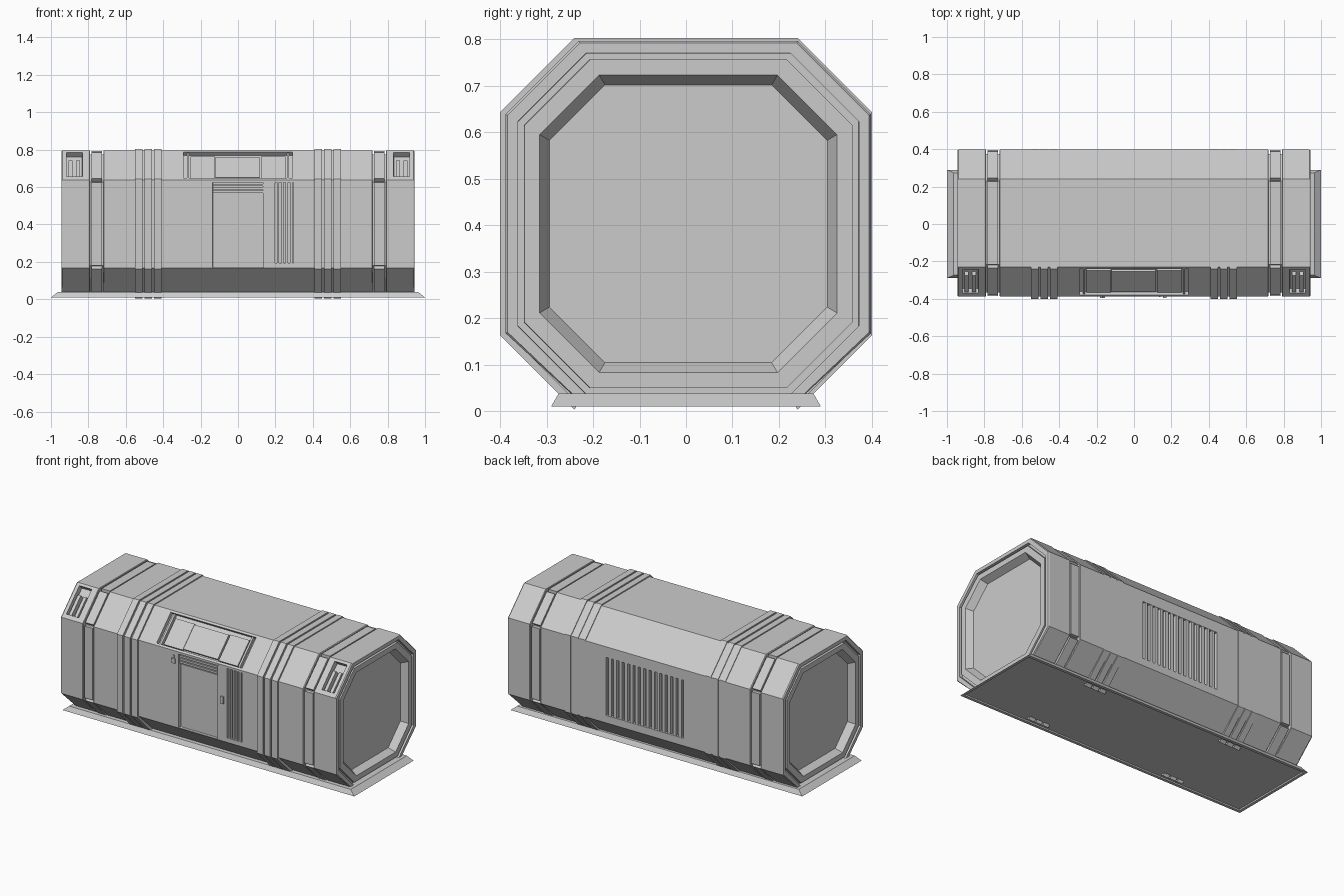
import bpy, bmesh, math
from mathutils import Vector, Matrix

if "Cube" in bpy.data.objects:
    bpy.data.objects.remove(bpy.data.objects["Cube"])

CY, CZ, H = 0.005, 0.403, 0.393      # body axis and half height
Q = math.pi / 4


def mesh_object(name, bm):
    bmesh.ops.recalc_face_normals(bm, faces=bm.faces)
    me = bpy.data.meshes.new(name)
    bm.to_mesh(me)
    bm.free()
    ob = bpy.data.objects.new(name, me)
    bpy.context.collection.objects.link(ob)
    return ob


def octagon(h, cy=CY, cz=CZ):
    f = 0.6 * h
    pts = [(-f, -h), (-h, -f), (-h, f), (-f, h), (f, h), (h, f), (h, -f), (f, -h)]
    return [(cy + y, cz + z) for y, z in pts]


def loft(sections):
    """Skin octagon sections given as (x, half height)."""
    bm = bmesh.new()
    rings = [[bm.verts.new((x, y, max(z, 0.022))) for y, z in octagon(h)] for x, h in sections]
    for a, b in zip(rings, rings[1:]):
        for i in range(8):
            j = (i + 1) % 8
            bm.faces.new((a[i], a[j], b[j], b[i]))
    bm.faces.new(rings[0])
    bm.faces.new(rings[-1])
    bmesh.ops.recalc_face_normals(bm, faces=bm.faces)
    return bm


def side_frame(turn):
    """Axes of a hull side: turn 0 = front, -1 = upper front slope, 4 = back."""
    d = H if turn % 2 == 0 else H * 1.6 / math.sqrt(2)
    return (Matrix.Translation((0, CY, CZ)) @ Matrix.Rotation(turn * Q, 4, 'X')
            @ Matrix.Translation((0, -d, 0)))


def recess(bm, turn, x, s, w, h, depth):
    """Sink a rectangle of a hull side inwards."""
    m = side_frame(turn)
    inv = m.inverted()

    def side_faces():
        return [f for f in bm.faces if all(abs((inv @ v.co).y) < 1e-4 for v in f.verts)]

    for axis, val in ((0, x - w / 2), (0, x + w / 2), (2, s - h / 2), (2, s + h / 2)):
        p, n = Vector((0, 0, 0)), Vector((0, 0, 0))
        p[axis], n[axis] = val, 1
        faces = side_faces()
        geom = {g for f in faces for g in [f, *f.edges, *f.verts]}
        bmesh.ops.bisect_plane(bm, geom=list(geom), dist=1e-5,
                               plane_co=m @ p, plane_no=m.to_3x3() @ n)
    hit = []
    for f in side_faces():
        c = inv @ f.calc_center_median()
        if abs(c.x - x) < w / 2 and abs(c.z - s) < h / 2:
            hit.append(f)
    bm.normal_update()
    bmesh.ops.inset_region(bm, faces=hit, thickness=0.0003, depth=-depth, use_even_offset=True)


def face_box(name, turn, x, s, w, h, lo, hi):
    """Box on a hull side; s runs up the side from its middle, lo..hi is height."""
    bm = bmesh.new()
    bmesh.ops.create_cube(bm, size=1)
    bm.transform(side_frame(turn) @ Matrix.Translation((x, -(lo + hi) / 2, s))
                 @ Matrix.Diagonal((w, hi - lo, h, 1)))
    return mesh_object(name, bm)


# Octagonal hull with grooves and stepped, recessed ends
half = [(0.35, H), (0.6, H), (0.716, H), (0.72, H - 0.004), (0.72, 0.37), (0.79, 0.37),
        (0.79, H - 0.003), (0.793, H), (0.938, H), (0.944, H - 0.004), (0.944, 0.367),
        (0.925, 0.3665), (0.925, 0.3535), (0.942, 0.353), (0.942, 0.32), (0.90, 0.299)]
hull = loft([(-x, h) for x, h in reversed(half)] + half)

# Recesses: door, side vent, window, rear grille, end lamps
recess(hull, 0, 0, -0.005, 0.27, 0.455, 0.022)
recess(hull, 0, 0.248, 0.007, 0.10, 0.43, 0.02)
recess(hull, -1, 0, 0, 0.585, 0.195, 0.024)
recess(hull, 4, 0.005, 0.01, 0.53, 0.36, 0.02)
for sx in (-1, 1):
    recess(hull, -1, sx * 0.875, 0.005, 0.085, 0.18, 0.035)
bmesh.ops.triangulate(hull, faces=hull.faces)
mesh_object("hull", hull)

# Base skirt with sloped edges and a shallow hollow underneath
bm = bmesh.new()
bmesh.ops.create_cube(bm, size=1)
for v in bm.verts:
    top = v.co.z > 0
    v.co = Vector((math.copysign(0.965 if top else 1.0, v.co.x),
                   math.copysign(0.274 if top else 0.29, v.co.y), 0.038 if top else 0.01))
bm.normal_update()
under = [f for f in bm.faces if f.normal.z < -0.9]
bmesh.ops.inset_region(bm, faces=under, thickness=0.025)
bmesh.ops.inset_region(bm, faces=under, thickness=0.0003, depth=-0.009)
mesh_object("base_skirt", bm)

# Raised hoops around the hull, open underneath
for sx in (-1, 1):
    for x in (0.43, 0.48, 0.53):
        bm = bmesh.new()
        prof = octagon(0.4, 0, 0.403) + octagon(0.38, 0, 0.403)[::-1]
        ends = [[bm.verts.new((sx * x + d, y, z)) for y, z in prof] for d in (-0.02, 0.02)]
        a, b = ends
        n = len(prof)
        for k in range(n):
            bm.faces.new((a[k], a[(k + 1) % n], b[(k + 1) % n], b[k]))
        for k in range(7):
            for e in ends:
                bm.faces.new((e[k], e[k + 1], e[n - 2 - k], e[n - 1 - k]))
        mesh_object("hoop", bm)

# Separate cover plates inside the two grooves
for sx in (-1, 1):
    for turn in (-3, -2, -1, 0, 1, 3, 4):
        length = 0.445 if turn % 2 == 0 else 0.20
        face_box("groove_plate", turn, sx * 0.754, 0, 0.056, length, -0.03, -0.003)

# Door leaf, lintel slats and jamb
face_box("door_leaf", 0, 0, -0.038, 0.25, 0.388, -0.03, -0.016)
for i in range(3):
    face_box("lintel_slat", 0, 0, 0.172 + i * 0.018, 0.266, 0.012, -0.03, -0.006)
face_box("door_jamb", 0, 0.138, 0, 0.008, 0.46, -0.03, 0.002)

# Front vent slats
for i in range(4):
    face_box("vent_slat", 0, 0.214 + i * 0.0235, 0.007, 0.012, 0.43, -0.03, -0.002)

# Door control and small lamp
face_box("door_control", 0, 0.165, 0.02, 0.02, 0.045, -0.01, 0.008)
face_box("entry_lamp", 0, -0.168, 0.175, 0.026, 0.03, -0.01, 0.008)
face_box("entry_lamp_stem", 0, -0.168, 0.2, 0.008, 0.02, -0.01, 0.004)

# Window panel over the door
face_box("window_panel", -1, -0.002, -0.008, 0.235, 0.155, -0.03, -0.008)
for sx in (-1, 1):
    face_box("window_side_bar", -1, sx * 0.268, 0, 0.012, 0.19, -0.03, -0.004)
    face_box("window_side_panel", -1, sx * 0.188, -0.008, 0.13, 0.165, -0.03, -0.011)

# Twin bars in the end lamp recesses
for sx in (-1, 1):
    for d in (-0.02, 0.02):
        face_box("lamp_bar", -1, sx * 0.875 + d, -0.02, 0.02, 0.125, -0.045, -0.006)

# Rear grille slats
for i in range(14):
    face_box("grille_slat", 4, 0.005 - 0.24 + i * 0.48 / 13, 0.01, 0.02, 0.36, -0.03, -0.002)
